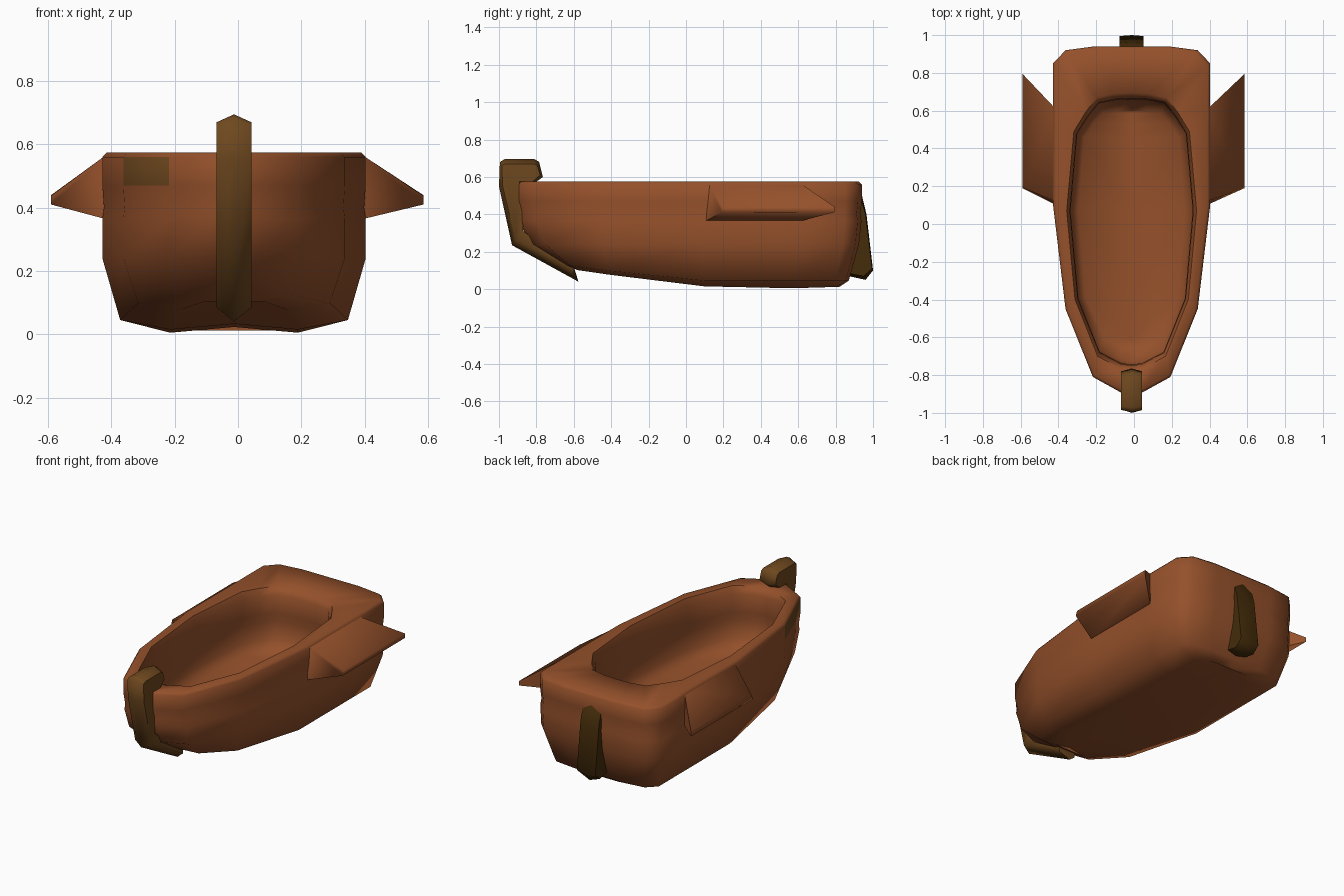
import bpy, bmesh, math

CX = -0.0125  # centreline of the hull

cube = bpy.data.objects.get("Cube")
if cube:
    bpy.data.objects.remove(cube, do_unlink=True)


def material(name, rgb):
    m = bpy.data.materials.new(name)
    m.use_nodes = True
    col = (*rgb, 1)
    m.diffuse_color = col
    bsdf = m.node_tree.nodes["Principled BSDF"]
    bsdf.inputs["Base Color"].default_value = col
    bsdf.inputs["Roughness"].default_value = 0.8
    return m


RED = material("reddish wood", (0.3, 0.082, 0.024))
BROWN = material("brown wood", (0.155, 0.064, 0.013))
DARK = material("dark wood", (0.058, 0.025, 0.003))


def finish(bm, name, mats, angle):
    bmesh.ops.recalc_face_normals(bm, faces=bm.faces)
    me = bpy.data.meshes.new(name)
    bm.to_mesh(me)
    bm.free()
    ob = bpy.data.objects.new(name, me)
    bpy.context.collection.objects.link(ob)
    for mat in mats:
        me.materials.append(mat)
    bpy.ops.object.select_all(action='DESELECT')
    ob.select_set(True)
    bpy.context.view_layer.objects.active = ob
    bpy.ops.object.shade_smooth_by_angle(angle=math.radians(angle))


def ring(bm, half, z):
    """Closed loop from a half outline of (y, half width); z is a number or z(y)."""
    full = [(w, y) for y, w in half] + [(-w, y) for y, w in half[-2:0:-1]]
    return [bm.verts.new((CX + x, y, z(y) if callable(z) else z)) for x, y in full]


def bridge(bm, a, b):
    n = len(a)
    for i in range(n):
        bm.faces.new((a[i], a[(i + 1) % n], b[(i + 1) % n], b[i]))


def cap(bm, loop, lift):
    """Close a symmetric loop through a row of centreline points."""
    n, h = len(loop), len(loop) // 2
    mid = [loop[0]]
    for i in range(1, h):
        a = loop[i].co
        mid.append(bm.verts.new((CX, a.y, a.z + lift)))
    mid.append(loop[h])
    for i in range(h):
        for p, q in ((loop[i], loop[i + 1]), (loop[-i % n], loop[n - i - 1])):
            vs = list(dict.fromkeys((mid[i], p, q, mid[i + 1])))
            bm.faces.new(vs)


def shaped(half, scale, bow, stern):
    """Scale the widths and move the ends to bow and stern, fading amidships."""
    y0, y1 = half[0][0], half[-1][0]

    def move(y):
        end, target = (y0, bow) if y < 0 else (y1, stern)
        return y + (target - end) * (y / end) ** 3
    return [(move(y), w * scale) for y, w in half]


def chine(y):
    return 0.045 + 0.13 * max(0, -y)


def bottom(y):
    if y < 0:
        return 0.018 - 0.145 * y
    return 0.003 + 0.03 * abs(y - 0.5)


# Hull: outer skin with a groove under the upper strake, deck, well and floor
outline = [(-0.91, 0), (-0.89, 0.06), (-0.81, 0.205), (-0.45, 0.35), (0.1, 0.416),
           (0.6, 0.416), (0.85, 0.416), (0.92, 0.35), (0.94, 0.2), (0.94, 0)]
well = [(-0.775, 0), (-0.765, 0.06), (-0.7, 0.18), (-0.4, 0.3), (0.07, 0.344),
        (0.49, 0.306), (0.59, 0.245), (0.67, 0.185), (0.69, 0.09), (0.695, 0)]
bm = bmesh.new()
rings = [
    ring(bm, shaped(outline, 0.484, -0.58, 0.82), bottom),
    ring(bm, shaped(outline, 0.865, -0.64, 0.87), chine),
    ring(bm, shaped(outline, 1.0, -0.83, 0.925), 0.24),
    ring(bm, shaped(outline, 1.0, -0.895, 0.938), 0.365),
    ring(bm, shaped(outline, 0.988, -0.89, 0.932), 0.4),
    ring(bm, outline, 0.47),
    ring(bm, outline, 0.56),
    ring(bm, shaped(outline, 0.965, -0.895, 0.925), 0.575),
    ring(bm, well, 0.573),
    ring(bm, shaped(well, 0.95, -0.75, 0.665), 0.53),
    ring(bm, shaped(well, 0.94, -0.745, 0.66), 0.42),
    ring(bm, shaped(well, 0.97, -0.755, 0.67), 0.365),
    ring(bm, shaped(well, 0.94, -0.73, 0.655), 0.26),
    ring(bm, shaped(well, 0.82, -0.65, 0.6), 0.2),
]
for a, b in zip(rings, rings[1:]):
    bridge(bm, a, b)
cap(bm, rings[0], 0.018)
cap(bm, rings[-1], -0.003)
# One brown plank on the right side of the bow
for f in bm.faces:
    c = f.calc_center_median()
    if c.x < CX - 0.24 and -0.8 < c.y < -0.5 and 0.48 < c.z < 0.55:
        f.material_index = 1
finish(bm, "hull", (RED, BROWN), 62)

# Side fins: swept wedges hanging from the deck edge
for side, reach, name in ((1, 0.598, "left_fin"), (-1, 0.578, "right_fin")):
    bm = bmesh.new()
    root = [(0.398, 0.1, 0.362), (0.398, 0.605, 0.362), (0.398, 0.605, 0.571), (0.398, 0.12, 0.571)]
    tip = [(reach, 0.19, 0.41), (reach, 0.795, 0.412), (reach, 0.795, 0.44), (reach, 0.2, 0.438)]
    a, b = ([bm.verts.new((CX + side * x, y, z)) for x, y, z in pts] for pts in (root, tip))
    bridge(bm, a, b)
    bm.faces.new(b)
    finish(bm, name, (RED,), 86)


def slab(name, profile, inner, half, mat, angle):
    """Side profile with a ridge along its middle and narrower flat sides."""
    bm = bmesh.new()
    loops = []
    for x, pts in ((-half, inner), (0, profile), (half, inner)):
        loops.append([bm.verts.new((CX + x, y, z)) for y, z in pts])
    bridge(bm, loops[0], loops[1])
    bridge(bm, loops[1], loops[2])
    bm.faces.new(loops[0])
    bm.faces.new(loops[2])
    finish(bm, name, (mat,), angle)


# Stem post: hooked head with softened corners, running down into the forefoot
slab("stem_post",
     [(-0.995, 0.68), (-0.97, 0.695), (-0.81, 0.695), (-0.785, 0.68), (-0.765, 0.6),
      (-0.82, 0.56), (-0.89, 0.56), (-0.87, 0.3), (-0.6, 0.11), (-0.575, 0.04),
      (-0.93, 0.235), (-1.0, 0.55)],
     [(-0.985, 0.66), (-0.965, 0.67), (-0.815, 0.67), (-0.795, 0.66), (-0.78, 0.61),
      (-0.82, 0.575), (-0.89, 0.575), (-0.87, 0.31), (-0.6, 0.12), (-0.6, 0.085),
      (-0.91, 0.26), (-0.98, 0.55)],
     0.055, BROWN, 65)

# Rudder: tapered blade on the stern
slab("rudder",
     [(0.9, 0.54), (0.935, 0.525), (0.965, 0.4), (1.0, 0.1), (0.96, 0.05), (0.87, 0.07)],
     [(0.9, 0.52), (0.93, 0.505), (0.96, 0.4), (0.995, 0.11), (0.95, 0.07), (0.87, 0.085)],
     0.063, DARK, 60)
